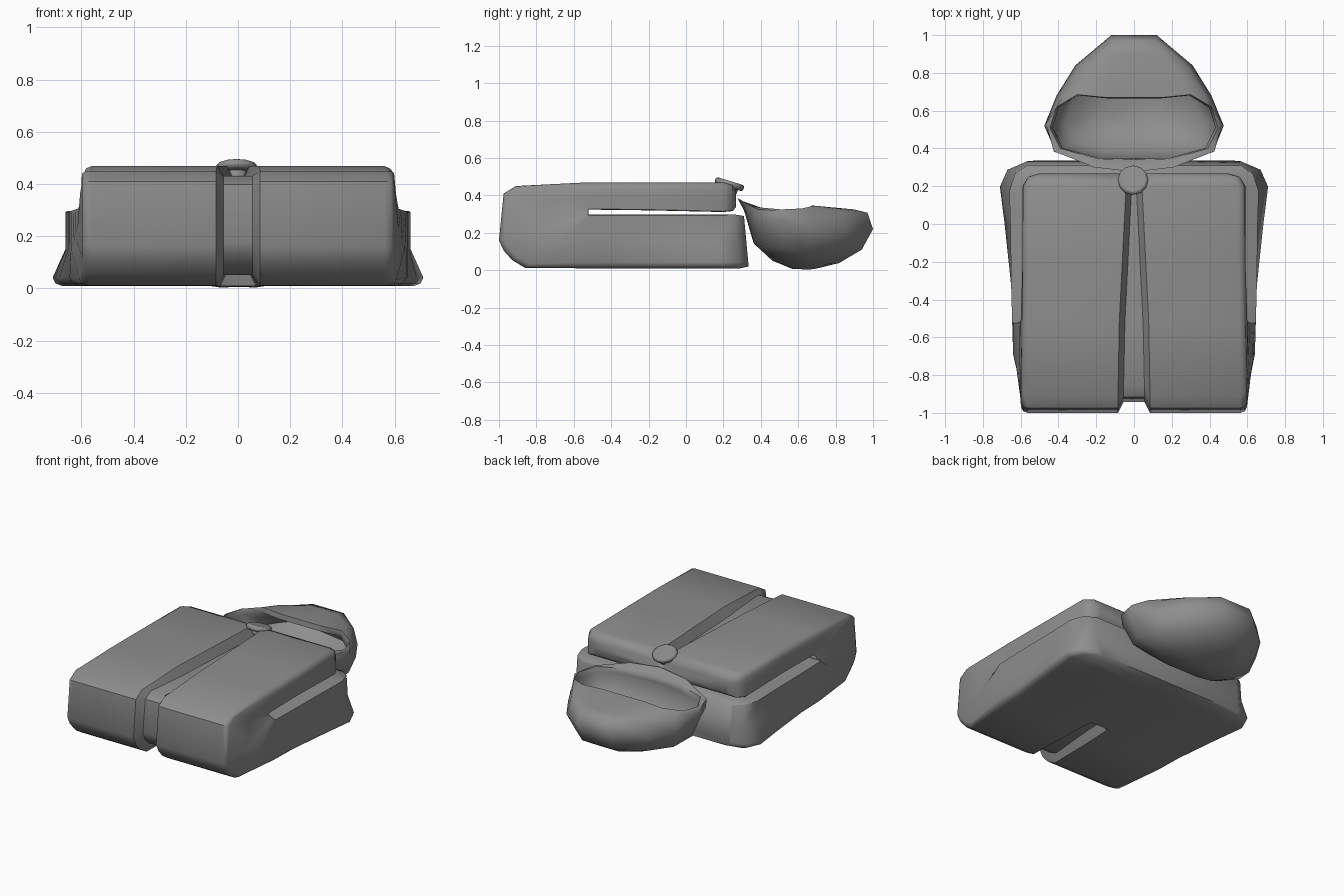
import bpy, bmesh
from math import radians
from mathutils import Vector

if "Cube" in bpy.data.objects:
    bpy.data.objects.remove(bpy.data.objects["Cube"])

# Dark grey cloth
grey = bpy.data.materials.new("dark_grey")
grey.diffuse_color = (.27, .27, .27, 1)
grey.use_nodes = True
grey.node_tree.nodes["Principled BSDF"].inputs["Base Color"].default_value = grey.diffuse_color


def finish(ob, angle):
    ob.data.materials.append(grey)
    bpy.ops.object.select_all(action='DESELECT')
    ob.select_set(True)
    bpy.context.view_layer.objects.active = ob
    bpy.ops.object.shade_smooth_by_angle(angle=radians(angle))


def loft(name, rings, angle):
    """Skin closed rings of equal length, cap both ends."""
    bm = bmesh.new()
    vr = [[bm.verts.new(p) for p in r] for r in rings]
    n = len(vr[0])
    for a, b in zip(vr, vr[1:]):
        for i in range(n):
            j = (i + 1) % n
            bm.faces.new((a[i], a[j], b[j], b[i]))
    bm.faces.new(vr[0])
    bm.faces.new(vr[-1])
    bmesh.ops.recalc_face_normals(bm, faces=bm.faces)
    me = bpy.data.meshes.new(name)
    bm.to_mesh(me)
    bm.free()
    ob = bpy.data.objects.new(name, me)
    bpy.context.collection.objects.link(ob)
    finish(ob, angle)


# Folded cloth: a thick sheet swept round the fold, grooved on its outer side
def cloth_ring(oy, oz, iz, wo, wi):
    o = Vector((0, oy, oz))
    i = Vector((0, max(-.52, oy - (.025 if oz < .1 and oy > .1 else 0)), iz))
    g = min(.085, .052 - .05 * oy)                  # groove narrows to the neck
    d = 0 if oz < .1 and oy > -.335 else .06        # and stops underneath
    L = (i - o).length
    dirn = (i - o) / L
    half = [(max(g - .03, .005), d), (g, 0), (wo - .035, 0), (wo - .01, .01),
            (wo, min(.032, L * .3)), (wi, L * .5), (wi, L - .004), (wi - .006, L)]
    pts = half + [(-x, s) for x, s in reversed(half)]
    return [o + dirn * s + Vector((x, 0, 0)) for x, s in pts]


# outer y, z | inner z | outer, inner half width
stations = [
    (.268, .42, .338, .50, .50),
    (.25, .455, .316, .56, .56),
    (.20, .47, .311, .587, .59),
    (-.2, .47, .32, .59, .59),
    (-.52, .47, .324, .592, .60),
    (-.91, .45, .321, .598, .60),
    (-.975, .41, .317, .598, .605),
    (-1, .16, .306, .598, .615),
    (-.975, .105, .304, .598, .625),
    (-.93, .055, .302, .598, .63),
    (-.86, .012, .299, .607, .64),
    (-.52, .01, .297, .645, .645),
    (-.34, .01, .297, .65, .65),
    (-.33, .01, .297, .65, .65),
    (0, .01, .297, .685, .655),
    (.20, .01, .297, .71, .66),
    (.29, .01, .297, .67, .63),
    (.335, .02, .29, .565, .565),
]
loft("folded_cloth", [cloth_ring(*s) for s in stations], 48)


# Hood: half loops from back to front centre, squared off at the back
def half(*pts):
    return [(0, *pts[0][1:]), *pts]


rim = half((.15, .67, .345), (.30, .685, .345), (.41, .62, .33),
           (.445, .51, .325), (.39, .40, .335), (.2, .345, .345), (0, .34, .35))
roof = half((.11, .90, .325), (.25, .80, .33), (.38, .67, .315),
            (.465, .53, .315), (.425, .385, .325), (.21, .30, .37), (0, .275, .385))
outline = half((.12, 1, .22), (.31, .84, .20), (.41, .68, .20),
               (.475, .52, .27), (.415, .38, .26), (.2, .325, .30), (0, .31, .32))
lower = half((.12, .94, .11), (.27, .80, .09), (.37, .66, .09),
             (.41, .52, .12), (.35, .41, .13), (.18, .365, .14), (0, .36, .15))


def shrink(loop, f, zf, dz):
    return [(x * f, .62 + (y - .62) * f, z * zf + dz) for x, y, z in loop]


def mirror(loop):
    return loop + [(-x, y, z) for x, y, z in reversed(loop[1:-1])]


# brow between roof and outline rounds the back silhouette
brow = [tuple((Vector(a) + Vector(b)) / 2
              + (Vector((0, .02, .035)) if i < 3 else Vector()))
        for i, (a, b) in enumerate(zip(roof, outline))]
lip = [(x * .97, .52 + (y - .52) * .97, z - .035) for x, y, z in rim]

hood_loops = [
    shrink(lower, .2, .05, 0), shrink(lower, .62, .42, -.008), lower, outline,
    brow, roof, rim, lip,
    shrink(outline, .92, .9, .01), shrink(lower, .88, .9, .04),
    shrink(lower, .45, .3, .025),
]
loft("hood", [mirror(l) for l in hood_loops], 62)

# Round clasp button, tilted towards the hood, on a short neck
for name, r, depth, z in (("clasp_button", .08, .034, .46),
                          ("clasp_neck", .045, .05, .435)):
    bpy.ops.mesh.primitive_cylinder_add(vertices=12, radius=r, depth=depth,
                                        location=(-.005, .232, z),
                                        rotation=(radians(-17), 0, 0))
    ob = bpy.context.object
    ob.name = name
    bev = ob.modifiers.new("soft_edge", 'BEVEL')
    bev.width, bev.segments = .012, 2
    finish(ob, 50)
